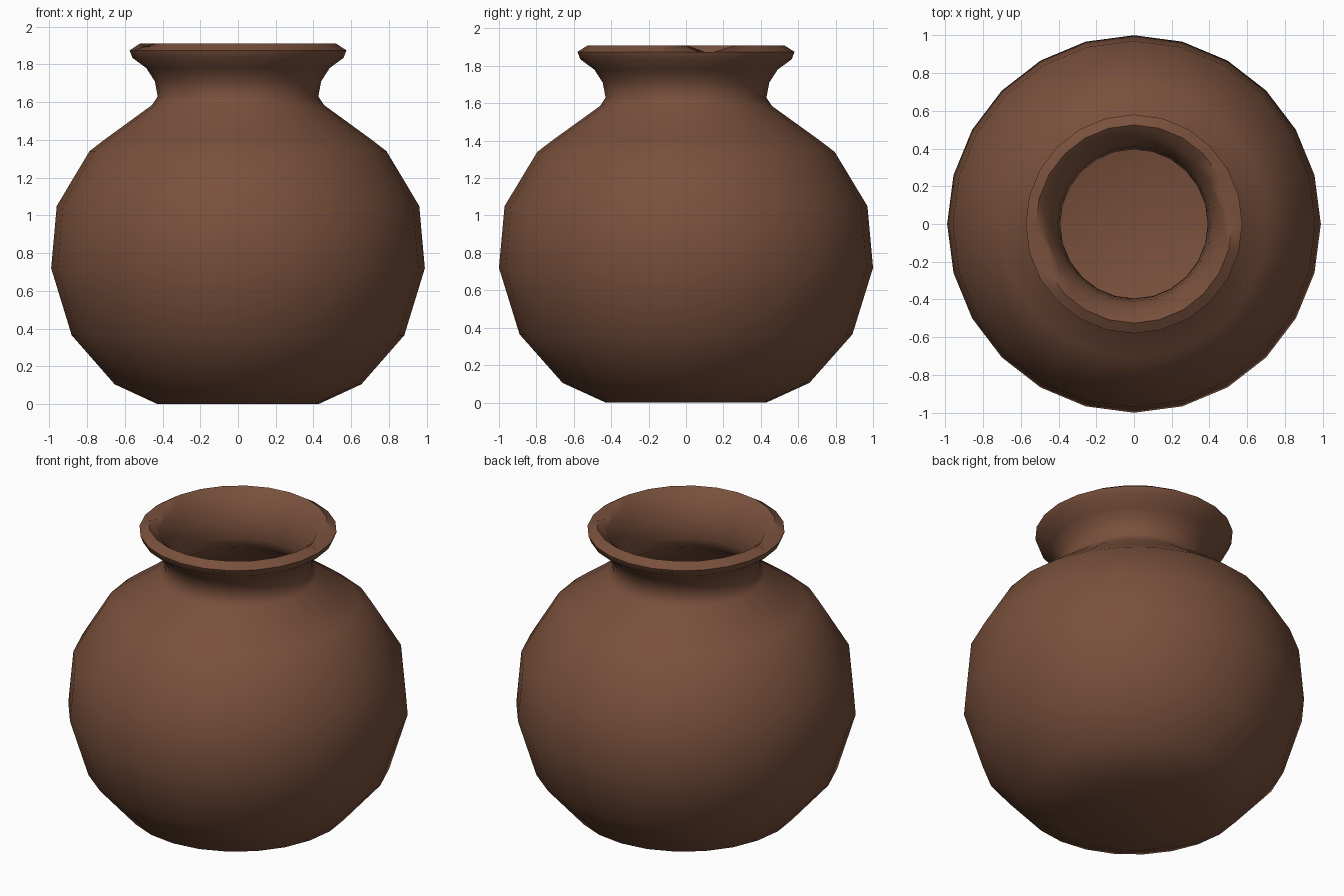
import bpy, bmesh, math

cube = bpy.data.objects.get("Cube")
if cube:
    bpy.data.objects.remove(cube, do_unlink=True)

SEGMENTS = 24
X_SQUASH = 0.99

# Fired clay
clay = bpy.data.materials.new("brown clay")
clay.use_nodes = True
colour = (0.19, 0.08, 0.045, 1)
clay.diffuse_color = colour
shader = clay.node_tree.nodes["Principled BSDF"]
shader.inputs["Base Color"].default_value = colour
shader.inputs["Roughness"].default_value = 0.8

# Radius and height: outside wall from foot to lip, then inside wall down to the floor
outside = [(0.43, 0), (0.66, 0.105), (0.89, 0.365), (1.0, 0.72), (0.97, 1.05),
           (0.795, 1.34), (0.71, 1.405), (0.46, 1.585), (0.43, 1.63), (0.445, 1.71),
           (0.49, 1.78), (0.565, 1.835), (0.58, 1.875)]
lip = [(0.525, 1.91)]
inside = [(0.465, 1.86), (0.41, 1.75), (0.395, 1.63), (0.42, 1.56), (0.68, 1.37),
          (0.76, 1.31), (0.93, 1.04), (0.96, 0.72), (0.85, 0.39), (0.63, 0.14), (0.42, 0.04)]


def add_ring(bm, radius, z):
    ring = []
    for i in range(SEGMENTS):
        a = math.tau * i / SEGMENTS
        ring.append(bm.verts.new((radius * X_SQUASH * math.cos(a), radius * math.sin(a), z)))
    return ring


# Turned pot body
bm = bmesh.new()
rings = [add_ring(bm, r, z) for r, z in outside + lip + inside]
for low, high in zip(rings, rings[1:]):
    for i in range(SEGMENTS):
        j = (i + 1) % SEGMENTS
        bm.faces.new((low[i], low[j], high[j], high[i]))
bm.faces.new(list(reversed(rings[0])))
bm.faces.new(rings[-1])

# Two opposite chips in the lip
lip_ring = rings[len(outside)]
for i in (1, 1 + SEGMENTS // 2):
    chip = lip_ring[i].co
    chip.x *= 0.9
    chip.y *= 0.95
    chip.z -= 0.045

bmesh.ops.recalc_face_normals(bm, faces=bm.faces)
mesh = bpy.data.meshes.new("clay_pot")
bm.to_mesh(mesh)
bm.free()
mesh.materials.append(clay)
pot = bpy.data.objects.new("clay_pot", mesh)
bpy.context.collection.objects.link(pot)

bpy.context.view_layer.objects.active = pot
pot.select_set(True)
bpy.ops.object.shade_smooth_by_angle(angle=math.radians(60))
